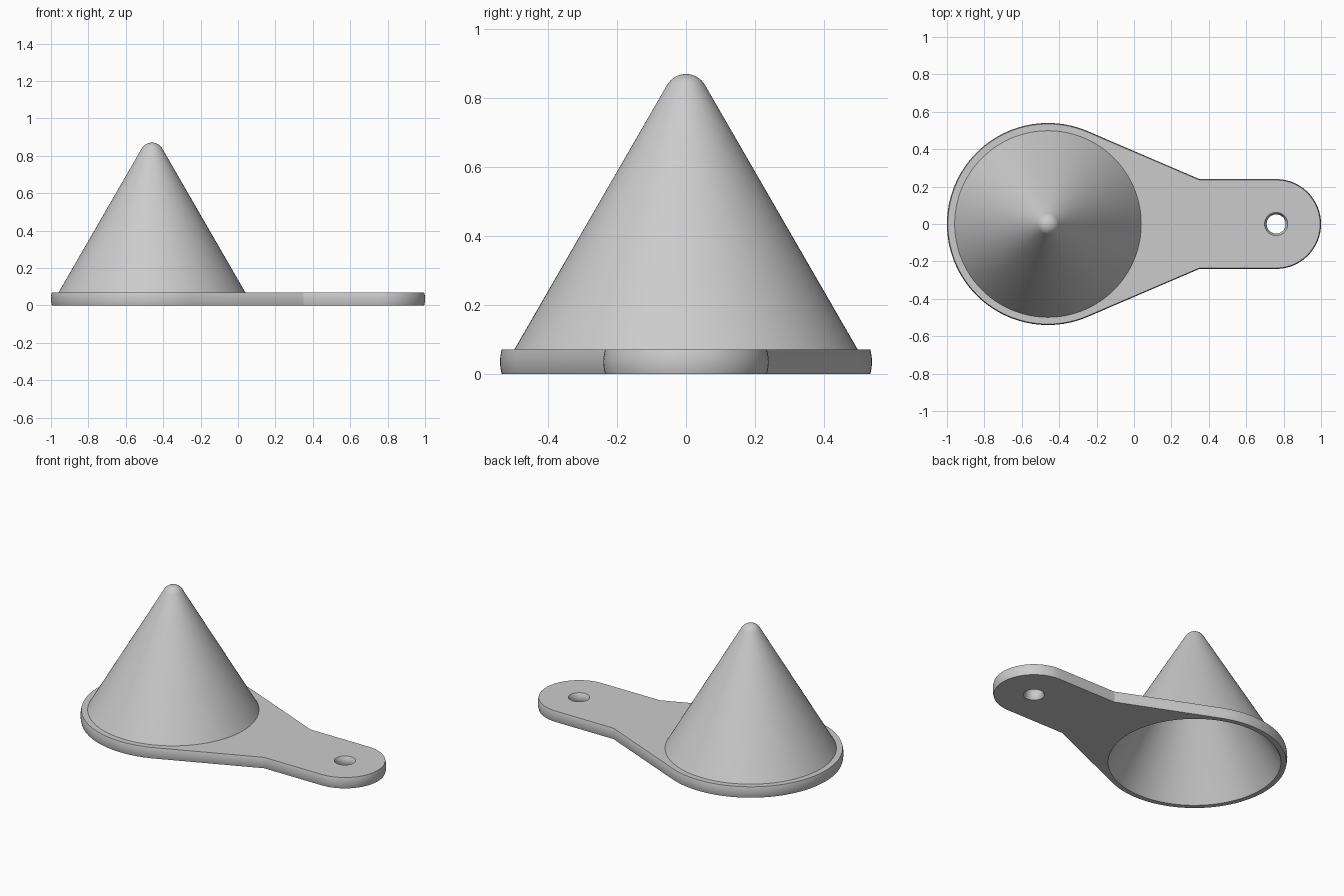
import bpy
import bmesh
from math import sin, cos, tan, acos, atan2, hypot, pi, radians

cube = bpy.data.objects.get("Cube")
if cube:
    bpy.data.objects.remove(cube, do_unlink=True)

BOWL_X, BOWL_R = -0.46, 0.54       # round end of the plate
GRIP_X, GRIP_R = 0.76, 0.24        # handle end
NECK_X = 0.35                      # where the taper meets the handle
THICK = 0.07
SEGS = 128
HALF_ANGLE = radians(30)
TIP_Z = 0.807                      # centre of the rounded tip
OPENING_R = 0.0635                 # tip radius, outside
WALL = 0.031


def arc(cx, radius, start, end, steps):
    return [(cx + radius * cos(start + (end - start) * i / steps),
             radius * sin(start + (end - start) * i / steps))
            for i in range(steps + 1)]


def outline(inset):
    """Paddle outline: handle end, straight neck, tangent taper, round end."""
    big, small = BOWL_R - inset, GRIP_R - inset
    dx = NECK_X - BOWL_X
    tangent = atan2(small, dx) + acos(big / hypot(dx, small))
    return (arc(GRIP_X, small, -pi / 2, pi / 2, 48) + [(NECK_X, small)]
            + arc(BOWL_X, big, tangent, 2 * pi - tangent, 96)
            + [(NECK_X, -small)])


def circle(cx, radius):
    return arc(cx, radius, 0, 2 * pi, SEGS)[:-1]


bm = bmesh.new()


def ring(points, z):
    return [bm.verts.new((x, y, z)) for x, y in points]


def loft(rings):
    for a, b in zip(rings, rings[1:]):
        for i in range(len(a)):
            j = (i + 1) % len(a)
            bm.faces.new((a[i], a[j], b[j], b[i]))


def cap(*loops):
    """Fill a flat face bounded by an outer loop and holes."""
    edges = []
    for loop in loops:
        for i, v in enumerate(loop):
            w = loop[(i + 1) % len(loop)]
            edges.append(bm.edges.get((v, w)) or bm.edges.new((v, w)))
    bmesh.ops.triangle_fill(bm, edges=edges, use_beauty=True, normal=(0, 0, 1))


def cone(tip_radius, base_z):
    """Cone wall running tangent into a spherical tip; returns the base ring."""
    join_z = TIP_Z + tip_radius * sin(HALF_ANGLE)
    join_r = tip_radius * cos(HALF_ANGLE)
    base_r = join_r + (join_z - base_z) * tan(HALF_ANGLE)
    rings = [ring(circle(BOWL_X, base_r), base_z)]
    for i in range(8):
        a = HALF_ANGLE + (pi / 2 - HALF_ANGLE) * i / 8
        rings.append(ring(circle(BOWL_X, tip_radius * cos(a)),
                          TIP_Z + tip_radius * sin(a)))
    loft(rings)
    top = bm.verts.new((BOWL_X, 0, TIP_Z + tip_radius))
    last = rings[-1]
    for i, v in enumerate(last):
        bm.faces.new((v, last[(i + 1) % SEGS], top))
    return rings[0]


# Gently bulging rim and the rounded hanging hole
rim, hole = [], []
for i in range(9):
    t = i / 4 - 1
    z = THICK * i / 8
    rim.append(ring(outline(0.005 * t * t), z))
    hole.append(ring(circle(GRIP_X, 0.051 + 0.011 * t * t), z))
loft(rim)
loft(hole)

# Hollow cone: outside wall from the plate top, inside wall from the underside
outer_base = cone(OPENING_R, THICK)
inner_base = cone(OPENING_R - WALL, 0)

# Plate top and underside
cap(rim[-1], hole[-1], outer_base)
cap(rim[0], hole[0], inner_base)
bmesh.ops.recalc_face_normals(bm, faces=bm.faces)

mesh = bpy.data.meshes.new("cone_scoop")
bm.to_mesh(mesh)
bm.free()
scoop = bpy.data.objects.new("cone_scoop", mesh)
bpy.context.collection.objects.link(scoop)

# Plain grey plastic
grey = bpy.data.materials.new("light_grey")
grey.use_nodes = True
colour = (0.6, 0.6, 0.6, 1)
grey.diffuse_color = colour
grey.node_tree.nodes["Principled BSDF"].inputs["Base Color"].default_value = colour
mesh.materials.append(grey)

bpy.ops.object.select_all(action="DESELECT")
scoop.select_set(True)
bpy.context.view_layer.objects.active = scoop
bpy.ops.object.shade_smooth_by_angle(angle=radians(20))
